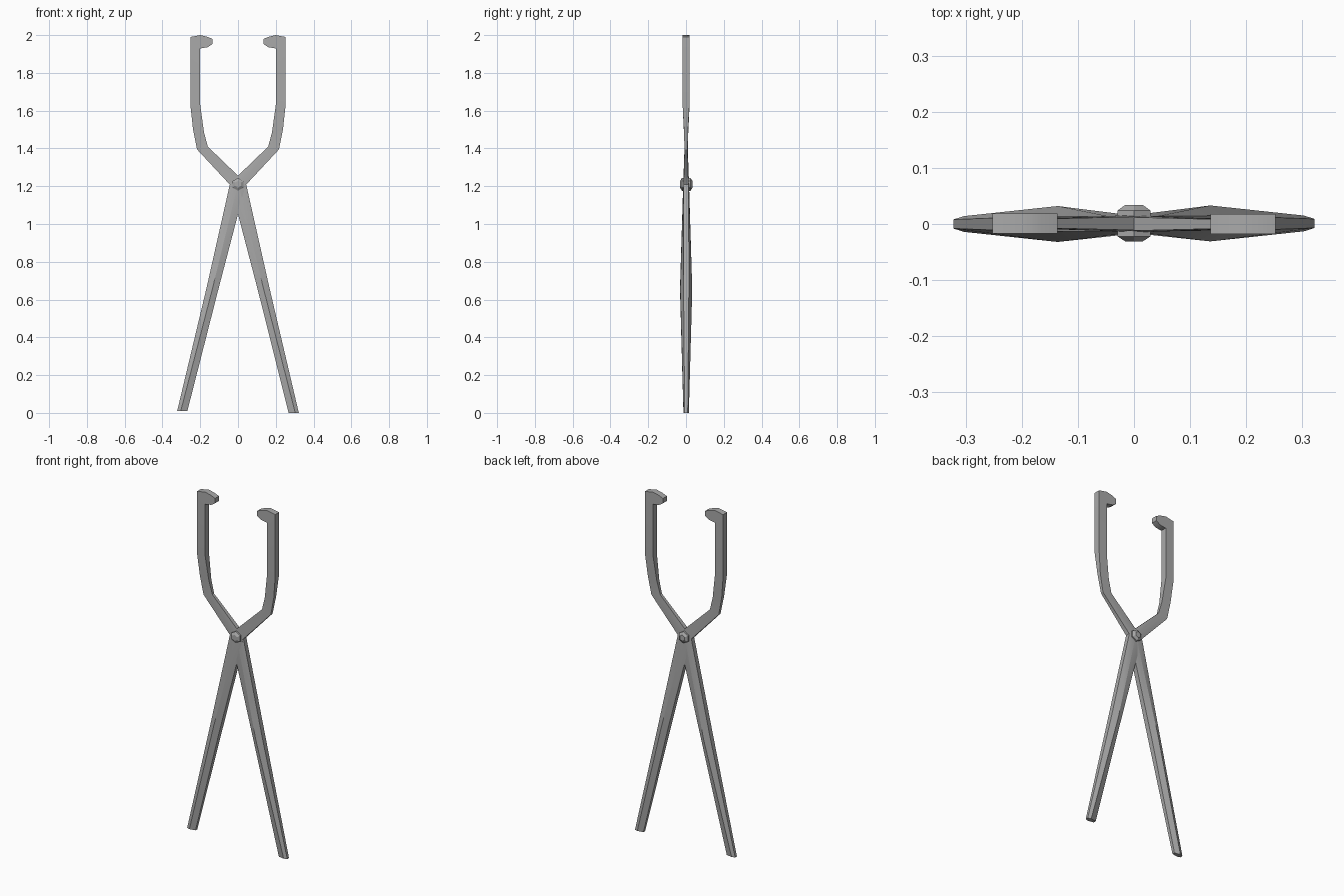
import bpy, bmesh, math
from mathutils import Vector

cube = bpy.data.objects.get("Cube")
if cube:
    bpy.data.objects.remove(cube, do_unlink=True)

steel = bpy.data.materials.new("grey steel")
steel.use_nodes = True
colour = (0.4, 0.4, 0.4, 1)
steel.diffuse_color = colour
steel.node_tree.nodes["Principled BSDF"].inputs["Base Color"].default_value = colour


def loft(name, rings):
    """Skin a closed solid through rings with equal point counts."""
    bm = bmesh.new()
    loops = [[bm.verts.new(p) for p in ring] for ring in rings]
    n = len(loops[0])
    for a, b in zip(loops, loops[1:]):
        for i in range(n):
            j = (i + 1) % n
            bm.faces.new((a[i], a[j], b[j], b[i]))
    bm.faces.new(loops[0])
    bm.faces.new(loops[-1])
    bmesh.ops.recalc_face_normals(bm, faces=bm.faces)
    mesh = bpy.data.meshes.new(name)
    bm.to_mesh(mesh)
    bm.free()
    mesh.materials.append(steel)
    obj = bpy.data.objects.new(name, mesh)
    bpy.context.collection.objects.link(obj)
    bpy.ops.object.select_all(action='DESELECT')
    obj.select_set(True)
    bpy.context.view_layer.objects.active = obj
    bpy.ops.object.shade_smooth_by_angle(angle=math.radians(30))
    return obj


# Stations along one half: (x, z) of one edge, (x, z) of the other,
# half thickness at the edges, half thickness at the ridge, ridge position
stations = [
    ((0.322, 0.0), (0.268, 0.0), 0.008, 0.014, 0.35),        # handle end
    ((0.167, 0.66), (0.105, 0.65), 0.014, 0.032, 0.5),       # handle swell
    ((0.042, 1.215), (-0.040, 1.205), 0.013, 0.015, 0.5),    # pivot
    ((-0.16, 1.41), (-0.217, 1.395), 0.008, 0.008, 0.5),     # elbow
    ((-0.18, 1.485), (-0.238, 1.5), 0.011, 0.011, 0.5),
    ((-0.20, 1.63), (-0.252, 1.63), 0.018, 0.018, 0.5),      # upright
    ((-0.20, 1.93), (-0.252, 1.99), 0.018, 0.018, 0.5),
    ((-0.195, 1.93), (-0.20, 2.0), 0.018, 0.018, 0.5),       # hook
    ((-0.16, 1.936), (-0.165, 1.992), 0.018, 0.018, 0.5),
    ((-0.136, 1.952), (-0.136, 1.98), 0.018, 0.018, 0.5),
]


def arm(name, side, shift, foot):
    rings = []
    for p, q, edge, ridge, t in stations:
        z_add = foot if p[1] == 0 else 0
        a = Vector((side * p[0], shift, p[1] + z_add))
        b = Vector((side * q[0], shift, q[1] + z_add))
        m = a.lerp(b, t)
        e, r = Vector((0, edge, 0)), Vector((0, ridge, 0))
        rings.append([a - e, m - r, b - e, b + e, m + r, a + e])
    return loft(name, rings)


arm("left_handle_arm", 1, 0.001, 0)
arm("right_handle_arm", -1, 0.0, 0.01)

# Hexagonal rivet with tapered heads
profile = [(-0.031, 0.018), (-0.022, 0.034), (-0.014, 0.034),
           (0.016, 0.034), (0.024, 0.034), (0.034, 0.018)]
rings = []
for y, radius in profile:
    angles = [math.radians(90 + 60 * i) for i in range(6)]
    rings.append([(radius * math.cos(a), y, 1.21 + radius * math.sin(a)) for a in angles])
loft("pivot_rivet", rings)
